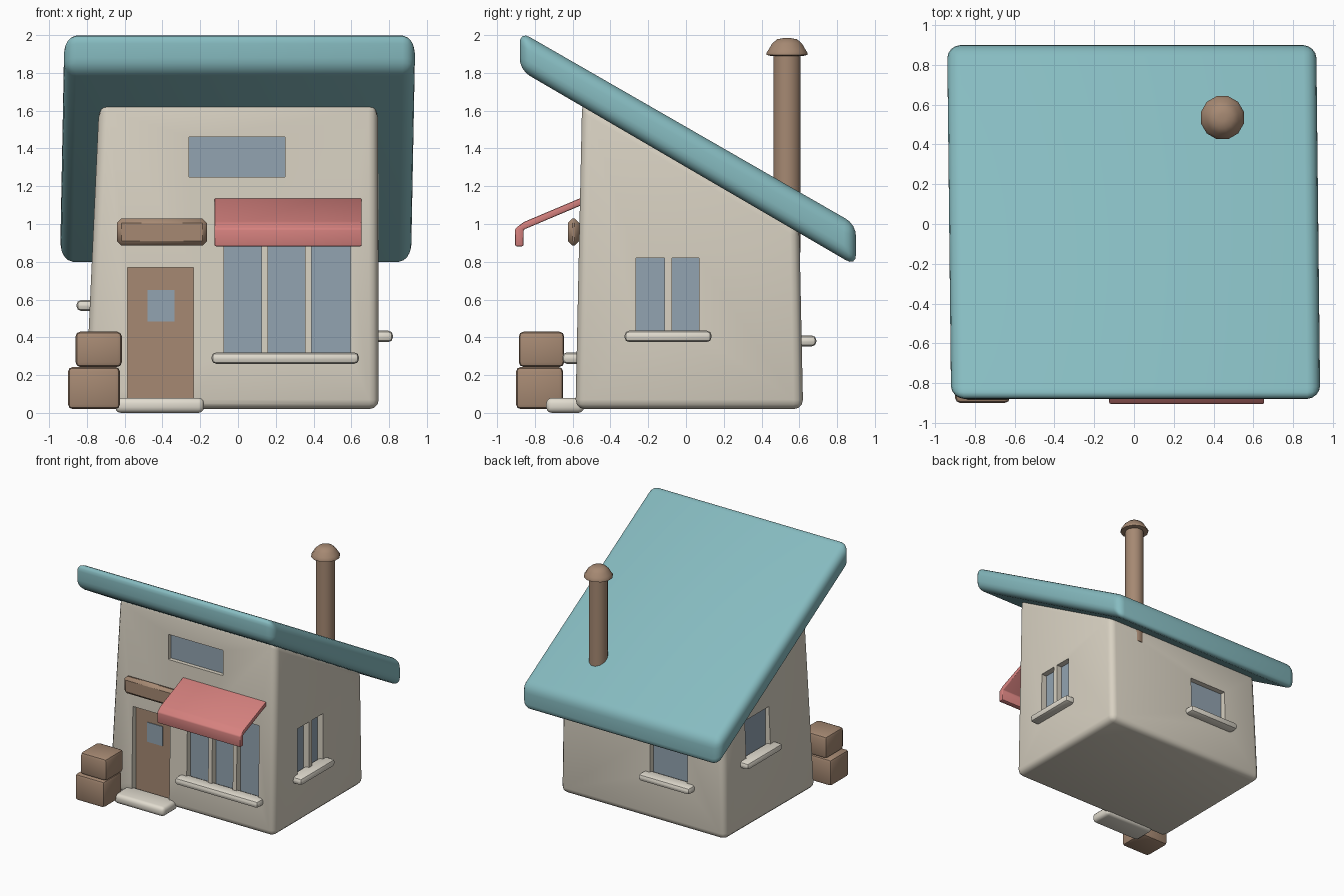
import bpy, math

if "Cube" in bpy.data.objects:
    bpy.data.objects.remove(bpy.data.objects["Cube"])

def mat(name, r, g, b):
    m = bpy.data.materials.new(name)
    m.diffuse_color = (r, g, b, 1)
    m.use_nodes = True
    m.node_tree.nodes["Principled BSDF"].inputs["Base Color"].default_value = m.diffuse_color
    return m

WALL = mat("plaster", .69, .64, .54)
TRIM = mat("trim", .75, .71, .62)
ROOF = mat("teal", .24, .50, .53)
WOOD = mat("wood", .38, .25, .17)
GLASS = mat("glass", .29, .37, .44)
RED = mat("red", .67, .22, .21)

def make(name, verts, faces, material=None, bevel=0, segs=2):
    me = bpy.data.meshes.new(name)
    me.from_pydata(verts, [], faces)
    ob = bpy.data.objects.new(name, me)
    bpy.context.collection.objects.link(ob)
    bpy.ops.object.select_all(action='DESELECT')
    ob.select_set(True)
    bpy.context.view_layer.objects.active = ob
    bpy.ops.object.mode_set(mode='EDIT')
    bpy.ops.mesh.select_all(action='SELECT')
    bpy.ops.mesh.normals_make_consistent(inside=False)
    bpy.ops.object.mode_set(mode='OBJECT')
    if material:
        me.materials.append(material)
    if bevel:
        b = ob.modifiers.new("bevel", 'BEVEL')
        b.width, b.segments, b.limit_method = bevel, segs, 'NONE'
        bpy.ops.object.modifier_apply(modifier="bevel")
        bpy.ops.object.shade_smooth_by_angle(angle=math.radians(40))
    return ob

def prism(name, left, right, *rest):
    # joins two matching outlines into a closed solid
    n = len(left)
    faces = [tuple(range(n)), tuple(range(n, 2 * n))]
    faces += [(i, (i + 1) % n, n + (i + 1) % n, n + i) for i in range(n)]
    return make(name, left + right, faces, *rest)

def box(name, x, y, z, *rest):
    ends = [[(px, y[0], z[0]), (px, y[1], z[0]), (px, y[1], z[1]), (px, y[0], z[1])] for px in x]
    return prism(name, ends[0], ends[1], *rest)

def lathe(name, profile, cx, cy, sides, material):
    verts = [(cx + r * math.cos(2 * math.pi * (i + .5) / sides),
              cy + r * math.sin(2 * math.pi * (i + .5) / sides), z)
             for r, z in profile for i in range(sides)]
    n = len(profile)
    faces = [(j * sides + i, j * sides + (i + 1) % sides,
              (j + 1) * sides + (i + 1) % sides, (j + 1) * sides + i)
             for j in range(n - 1) for i in range(sides)]
    faces += [tuple(range(sides)), tuple(range((n - 1) * sides, n * sides))]
    ob = make(name, verts, faces, material)
    bpy.ops.object.shade_smooth_by_angle(angle=math.radians(40))
    return ob

# House body, slightly leaning walls and sloped top
body = prism("house_body",
             [(-.81, -.585, .02), (-.80, .62, .02), (-.765, .60, .98), (-.735, -.55, 1.65)],
             [(.745, -.585, .02), (.745, .62, .02), (.745, .60, .98), (.74, -.55, 1.65)],
             WALL, .05, 3)

# Recesses with inset panels: name, side, span along wall, z range, material
openings = [
    ("front_pane_left", "front", (-.075, .125), (.30, .92), GLASS),
    ("front_pane_middle", "front", (.16, .355), (.30, .92), GLASS),
    ("front_pane_right", "front", (.39, .595), (.30, .92), GLASS),
    ("upper_window", "front", (-.26, .25), (1.25, 1.46), GLASS),
    ("door", "front", (-.585, -.235), (.05, .77), WOOD),
    ("right_pane_front", "right", (-.265, -.115), (.41, .82), GLASS),
    ("right_pane_back", "right", (-.075, .07), (.41, .82), GLASS),
    ("left_window", "left", (-.01, .31), (.57, .91), GLASS),
    ("back_window", "back", (-.44, -.09), (.39, .71), GLASS),
]
# outer limit, recess floor and panel front for each side
depth = {"front": (-.75, -.52, -.525), "back": (.75, .555, .56),
         "right": (.9, .69, .695), "left": (-.95, -.73, -.735)}
for name, side, span, z, m in openings:
    out, floor, front = depth[side]
    cut, pan = sorted((out, floor)), sorted((front, floor * .98))
    along_x = side in ("front", "back")
    args = (lambda d: (span, d, z)) if along_x else (lambda d: (d, span, z))
    cutter = box("cutter", *args(cut))
    bpy.context.view_layer.objects.active = body
    mod = body.modifiers.new("cut", 'BOOLEAN')
    mod.operation, mod.solver, mod.object = 'DIFFERENCE', 'EXACT', cutter
    bpy.ops.object.modifier_apply(modifier="cut")
    bpy.data.objects.remove(cutter)
    box(name, *args(pan), m)
box("door_window", (-.48, -.335), (-.53, -.515), (.485, .65), GLASS)

# Sills and front step
box("front_sill", (-.14, .64), (-.655, -.54), (.26, .32), TRIM, .024, 2)
box("right_sill", (.70, .82), (-.325, .135), (.375, .435), TRIM, .024, 2)
box("left_sill", (-.855, -.74), (-.08, .39), (.54, .597), TRIM, .024, 2)
box("back_sill", (-.51, -.03), (.57, .69), (.352, .41), TRIM, .024, 2)
box("front_step", (-.65, -.18), (-.74, -.54), (0, .08), TRIM, .03, 3)

# Board over the door
box("door_board", (-.64, -.165), (-.625, -.565), (.885, 1.03), WOOD, .024, 1)

# Awning over the front window
awning = [(-.54, 1.145), (-.86, 1.01), (-.905, .975), (-.905, .882),
          (-.86, .882), (-.86, .97), (-.54, 1.105)]
prism("awning", [(-.125, y, z) for y, z in awning], [(.655, y, z) for y, z in awning],
      RED, .008, 2)

# Sloped roof slab
slab = [(-.88, 2.02), (.90, .997), (.90, .777), (-.88, 1.815)]
prism("roof", [(-.93 - .011 * y, y, z) for y, z in slab],
      [(.927 - .011 * y, y, z) for y, z in slab], ROOF, .065, 4)

# Chimney with domed cap
lathe("chimney", [(.075, .85), (.075, 1.92)], .445, .535, 12, WOOD)
lathe("chimney_cap", [(.09, 1.89), (.112, 1.895), (.112, 1.907), (.10, 1.925),
                      (.082, 1.955), (.055, 1.978), (.02, 1.984)], .445, .535, 12, WOOD)

# Crates by the door
box("lower_crate", (-.90, -.625), (-.90, -.65), (.02, .243), WOOD, .025, 2)
box("upper_crate", (-.86, -.615), (-.885, -.645), (.243, .43), WOOD, .025, 2)
